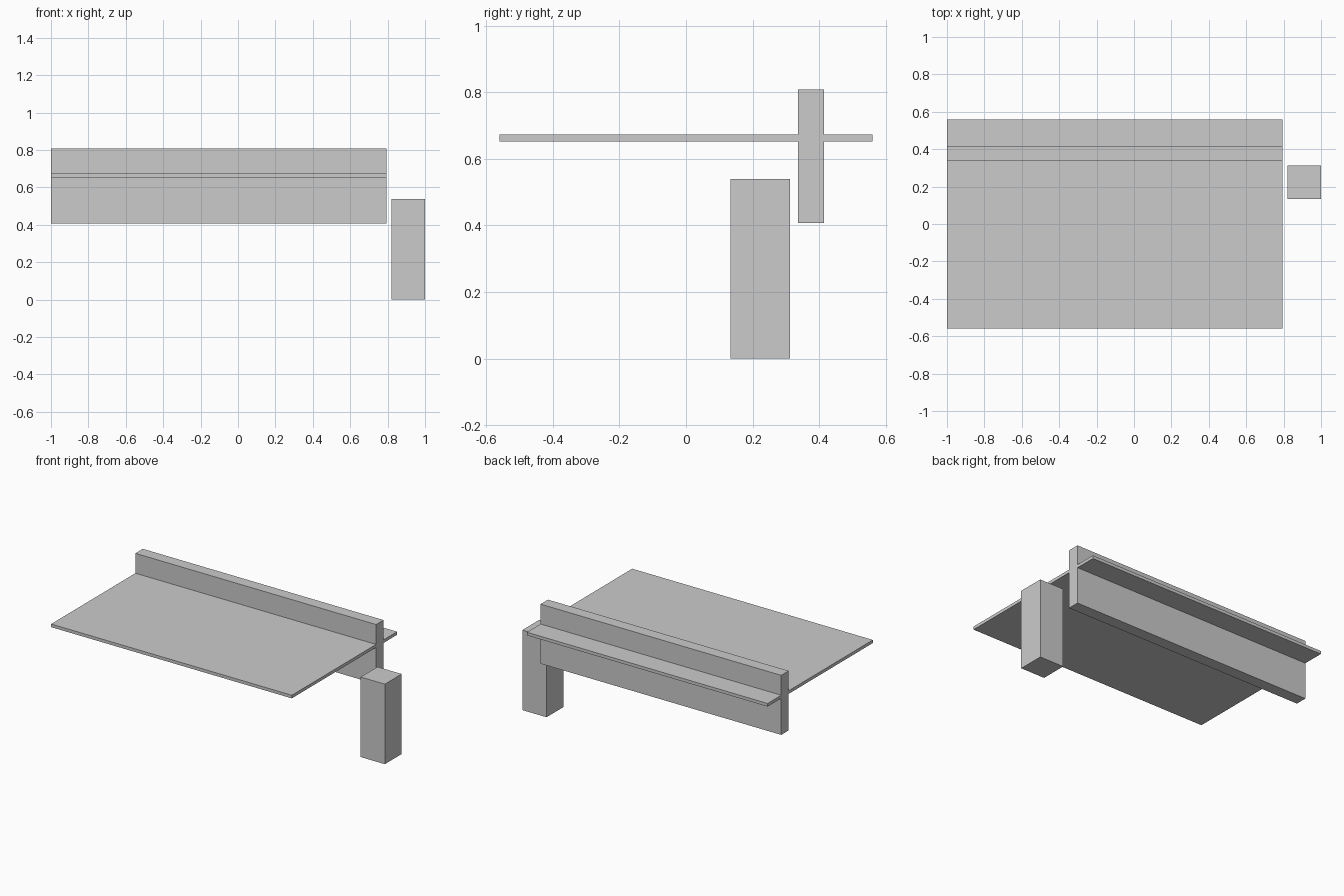
import bpy

if "Cube" in bpy.data.objects:
    bpy.data.objects.remove(bpy.data.objects["Cube"])

# Single plain grey
grey = bpy.data.materials.new("light grey")
grey.diffuse_color = (0.6, 0.6, 0.6, 1.0)
grey.use_nodes = True
grey.node_tree.nodes["Principled BSDF"].inputs["Base Color"].default_value = grey.diffuse_color


def box(name, x, y, z):
    """Box spanning the given (min, max) range on each axis."""
    spans = (x, y, z)
    bpy.ops.mesh.primitive_cube_add(size=1, location=[(a + b) / 2 for a, b in spans])
    obj = bpy.context.object
    obj.name = name
    obj.scale = [b - a for a, b in spans]
    bpy.ops.object.transform_apply(location=False, rotation=False, scale=True)
    obj.data.materials.append(grey)
    return obj


# Thin horizontal slab
box("slab", (-1.0, 0.793), (-0.56, 0.56), (0.653, 0.674))

# Upright beam passing through the slab near its back edge
box("beam", (-1.0, 0.793), (0.336, 0.415), (0.407, 0.808))

# Free-standing post beside the slab
box("post", (0.82, 1.0), (0.134, 0.313), (0.0, 0.539))
